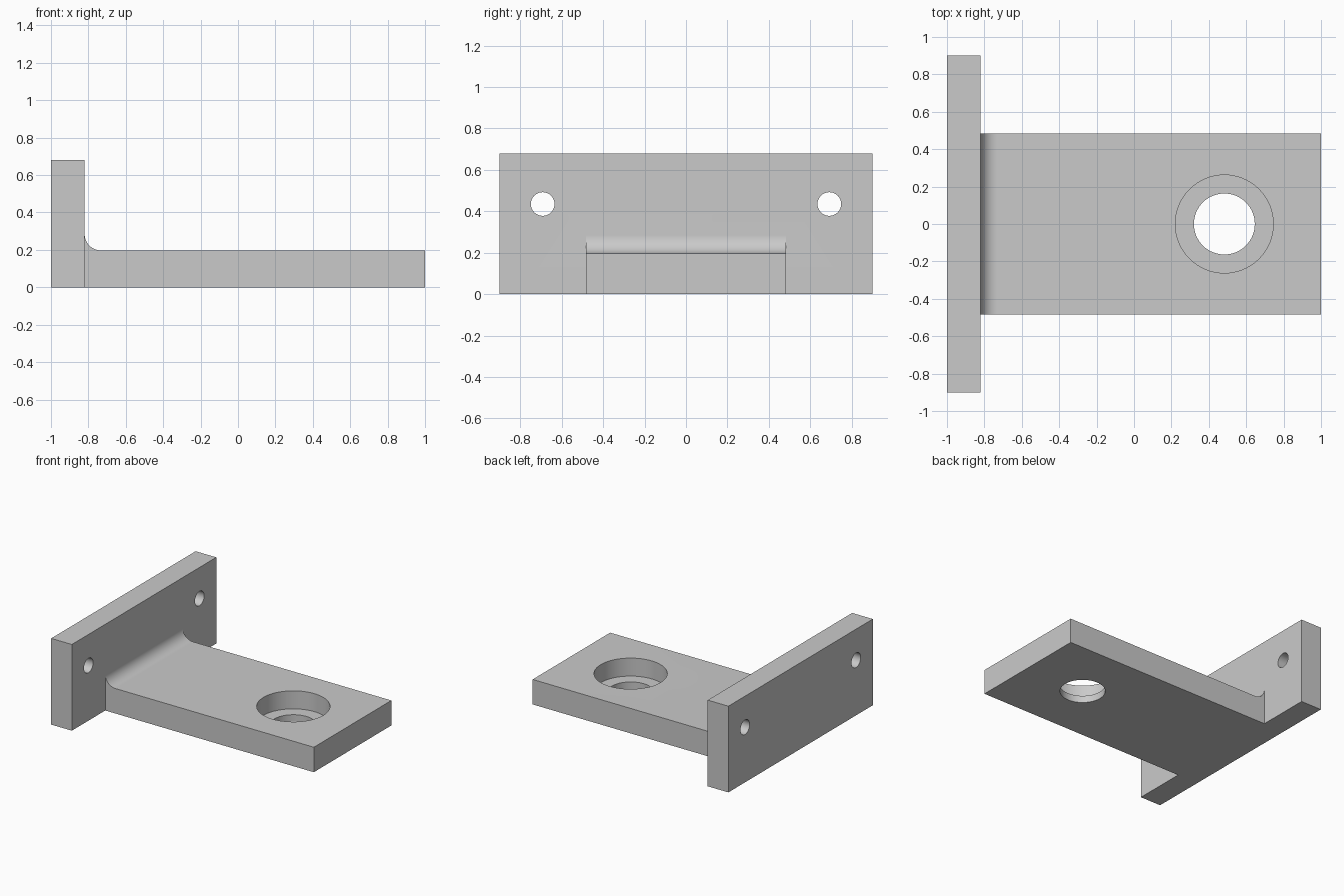
import bpy
import bmesh
from math import cos, sin, pi, radians
from mathutils import Matrix, Vector

if "Cube" in bpy.data.objects:
    bpy.data.objects.remove(bpy.data.objects["Cube"], do_unlink=True)

GREY = (0.59, 0.59, 0.59, 1)
grey = bpy.data.materials.new("plain grey")
grey.use_nodes = True
grey.diffuse_color = GREY
grey.node_tree.nodes["Principled BSDF"].inputs["Base Color"].default_value = GREY

FLANGE_X, HEIGHT, HALF_WIDTH = -0.82, 0.68, 0.9
SHELF_TOP, SHELF_HALF, FILLET = 0.197, 0.483, 0.088
BORE_X, LEDGE = 0.483, 0.055


def make_object(name, bm):
    bmesh.ops.recalc_face_normals(bm, faces=bm.faces)
    mesh = bpy.data.meshes.new(name)
    bm.to_mesh(mesh)
    bm.free()
    mesh.materials.append(grey)
    obj = bpy.data.objects.new(name, mesh)
    bpy.context.collection.objects.link(obj)
    return obj


def extrude_profile(name, points, half):
    """Extrude an x-z outline symmetrically along y."""
    bm = bmesh.new()
    face = bm.faces.new([bm.verts.new((x, -half, z)) for x, z in points])
    grown = bmesh.ops.extrude_face_region(bm, geom=[face])["geom"]
    verts = [v for v in grown if isinstance(v, bmesh.types.BMVert)]
    bmesh.ops.translate(bm, verts=verts, vec=(0, 2 * half, 0))
    return make_object(name, bm)


def cylinder(name, radius, start, end):
    """Cylinder running from start to end."""
    a, b = Vector(start), Vector(end)
    turn = (b - a).to_track_quat("Z", "Y").to_matrix().to_4x4()
    bm = bmesh.new()
    bmesh.ops.create_cone(bm, cap_ends=True, segments=64, radius1=radius,
                          radius2=radius, depth=(b - a).length,
                          matrix=Matrix.Translation((a + b) / 2) @ turn)
    return make_object(name, bm)


def combine(target, tool, operation):
    mod = target.modifiers.new(operation.title(), "BOOLEAN")
    mod.operation, mod.solver, mod.object = operation, "EXACT", tool
    bpy.context.view_layer.objects.active = target
    bpy.ops.object.modifier_apply(modifier=mod.name)
    bpy.data.objects.remove(tool, do_unlink=True)


# Upright flange
bracket = extrude_profile("mounting_bracket", [
    (-1, 0), (FLANGE_X, 0), (FLANGE_X, HEIGHT), (-1, HEIGHT)], HALF_WIDTH)

# Shelf with a rounded inside corner, rooted in the flange
root = FLANGE_X - 0.08
centre_x, centre_z = FLANGE_X + FILLET, SHELF_TOP + FILLET
arc = [(centre_x - FILLET * sin(t), centre_z - FILLET * cos(t))
       for t in (pi / 2 * i / 16 for i in range(17))]
shelf = extrude_profile("shelf", [(root, 0), (1, 0), (1, SHELF_TOP), *arc,
                                  (root, centre_z)], SHELF_HALF)
combine(bracket, shelf, "UNION")

# Counterbored hole in the shelf
combine(bracket, cylinder("counterbore", 0.262, (BORE_X, 0, LEDGE),
                          (BORE_X, 0, 0.5)), "DIFFERENCE")
combine(bracket, cylinder("through_hole", 0.163, (BORE_X, 0, -0.2),
                          (BORE_X, 0, 0.5)), "DIFFERENCE")

# Pair of screw holes in the flange
for side in (-1, 1):
    y = side * 0.692
    combine(bracket, cylinder("screw_hole", 0.057, (-1.2, y, 0.435),
                              (-0.6, y, 0.435)), "DIFFERENCE")

# Smooth curved walls, crisp edges
bpy.ops.object.select_all(action="DESELECT")
bracket.select_set(True)
bpy.context.view_layer.objects.active = bracket
bpy.ops.object.shade_smooth_by_angle(angle=radians(30))
